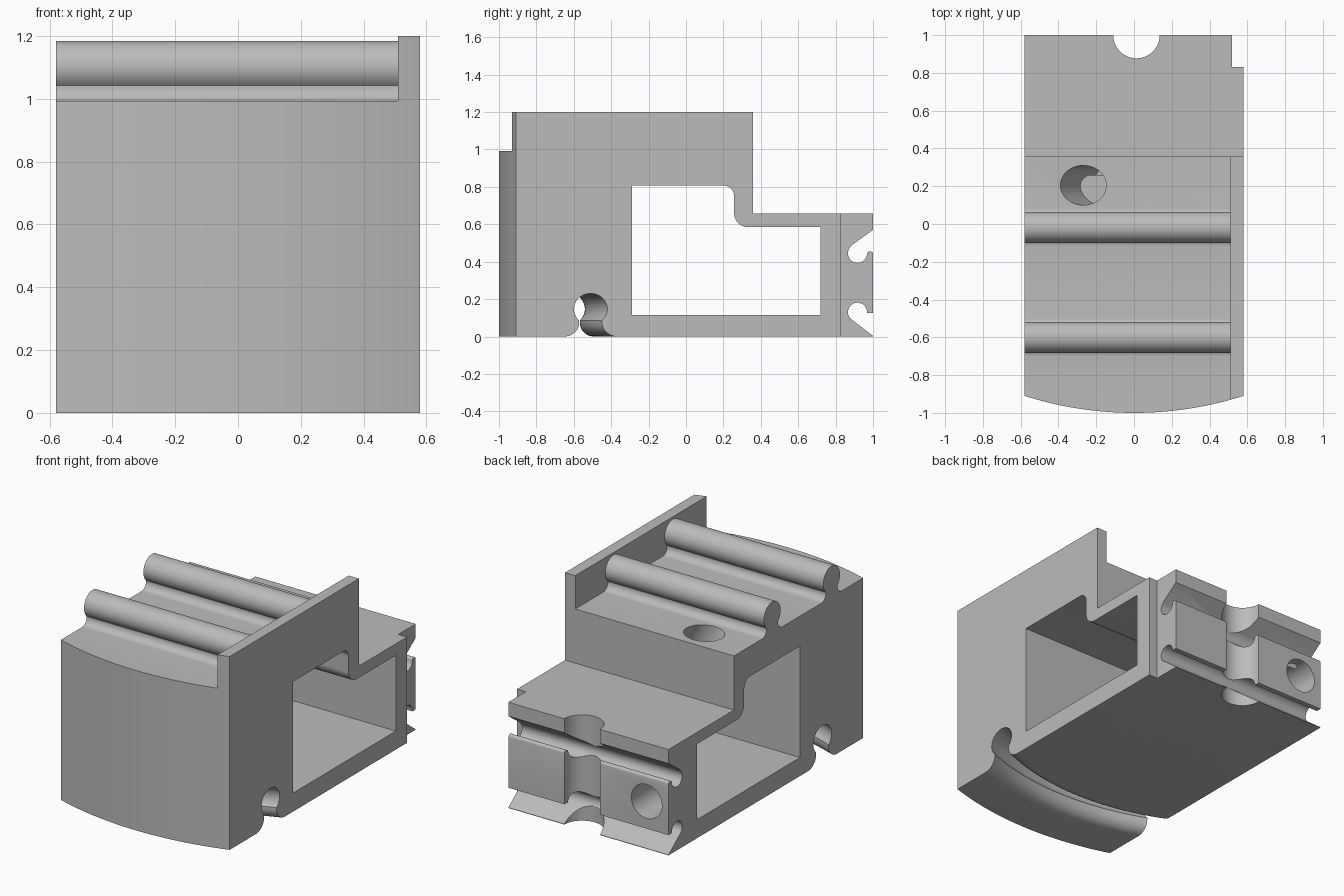
import bpy, bmesh
from math import sin, cos, pi, radians
from mathutils import Matrix, Vector

cube = bpy.data.objects.get("Cube")
if cube:
    bpy.data.objects.remove(cube, do_unlink=True)

HALF = 0.58            # half width
TOP = 0.993            # main deck height
ARC_Y, ARC_R = 0.91, 1.91   # centre and radius of the bowed front

grey = bpy.data.materials.new("plain grey")
grey.use_nodes = True
grey.diffuse_color = (0.5, 0.5, 0.5, 1)
grey.node_tree.nodes["Principled BSDF"].inputs["Base Color"].default_value = (0.5, 0.5, 0.5, 1)


def make_object(name, bm):
    bmesh.ops.recalc_face_normals(bm, faces=bm.faces)
    mesh = bpy.data.meshes.new(name)
    bm.to_mesh(mesh)
    bm.free()
    mesh.materials.append(grey)
    obj = bpy.data.objects.new(name, mesh)
    bpy.context.collection.objects.link(obj)
    return obj


def extrude(name, profile, x0, x1):
    """Solid from a (y, z) outline pushed along x."""
    bm = bmesh.new()
    face = bm.faces.new([bm.verts.new((x0, y, z)) for y, z in profile])
    new = bmesh.ops.extrude_face_region(bm, geom=[face])["geom"]
    bmesh.ops.translate(bm, vec=(x1 - x0, 0, 0),
                        verts=[v for v in new if isinstance(v, bmesh.types.BMVert)])
    return make_object(name, bm)


def cylinder(name, centre, radius, depth, rotation=None, segments=64):
    bm = bmesh.new()
    matrix = Matrix.Translation(centre) @ (rotation or Matrix())
    bmesh.ops.create_cone(bm, cap_ends=True, segments=segments, radius1=radius,
                          radius2=radius, depth=depth, matrix=matrix)
    return make_object(name, bm)


def combine(target, tool, operation):
    mod = target.modifiers.new(operation.lower(), 'BOOLEAN')
    mod.operation, mod.solver, mod.object = operation, 'EXACT', tool
    bpy.ops.object.select_all(action='DESELECT')
    bpy.context.view_layer.objects.active = target
    target.select_set(True)
    bpy.ops.object.modifier_apply(modifier=mod.name)
    bpy.data.objects.remove(tool, do_unlink=True)


def arc(y, z, r, start, end, steps=12):
    """Points on an arc, angles in degrees."""
    angles = [radians(start + (end - start) * i / steps) for i in range(steps + 1)]
    return [(y + r * cos(a), z + r * sin(a)) for a in angles]


def keyhole(y, base, r, height, flare):
    """Round bead on a waisted neck that flares out at its base."""
    waist = r * 0.68
    angle = -47
    neck = arc(y + waist + flare, base + flare, flare, 270, 180, 8)
    bead = arc(y, base + height - r, r, angle, 180 - angle, 32)
    return neck + bead + [(2 * y - a, b) for a, b in reversed(neck)]


# Body outline: deck with two beads, step down, dovetail grooves at the back
upper_groove = [(1, 0.657), (1, 0.57), (0.885, 0.487)] + arc(0.917, 0.445, 0.051, 140, 360, 20) \
    + arc(0.984, 0.44, 0.016, 180, 0, 8)
lower_groove = [(1, 0.126), (0.968, 0.126)] + arc(0.917, 0.13, 0.051, 0, 220, 20) + [(1, 0.003), (1, 0)]
outline = [(-1.1, 0)] + lower_groove[::-1] + upper_groove[::-1] + [(0.358, 0.657), (0.358, TOP)]
for bead_y in (-0.018, -0.6):
    outline += keyhole(bead_y, TOP, 0.082, 0.192, 0.045)
outline += [(-1.1, TOP)]
body = extrude("clip_housing", outline, -HALF, HALF)

# Raised plate along one side
combine(body, extrude("side_plate", [(-1.1, 0.9), (0.358, 0.9), (0.358, 1.2), (-1.1, 1.2)],
                      0.51, HALF), 'UNION')

# Bowed front
combine(body, cylinder("front_bow", (0, ARC_Y, 0.6), ARC_R, 2, segments=360), 'INTERSECT')

# Stepped window through the sides
window = [(-0.29, 0.115), (0.72, 0.115), (0.72, 0.585)]
window += arc(0.332, 0.66, 0.075, 270, 180) + arc(0.202, 0.752, 0.055, 0, 90) + [(-0.29, 0.807)]
combine(body, extrude("window_cutter", window, -1, 1), 'DIFFERENCE')

# Curved keyhole channel under the body, concentric with the front
bm = bmesh.new()
start = Matrix.Translation((0, ARC_Y, 0)) @ Matrix.Rotation(radians(-28), 4, 'Z')
channel = [(-1.534, -0.05)] and keyhole(-1.534, 0, 0.083, 0.23, 0.075)
channel = [(channel[0][0], -0.1)] + channel + [(channel[-1][0], -0.1)]
face = bm.faces.new([bm.verts.new(start @ Vector((0, y, z))) for y, z in channel])
geom = [face] + list(face.edges) + list(face.verts)
bmesh.ops.spin(bm, geom=bmesh.ops.duplicate(bm, geom=geom)["geom"], cent=(0, ARC_Y, 0),
               axis=(0, 0, 1), angle=radians(56), steps=48)
bmesh.ops.remove_doubles(bm, verts=bm.verts, dist=0.0001)
combine(body, make_object("channel_cutter", bm), 'DIFFERENCE')

# Back corner relief, full height
corner = extrude("corner_cutter", [(0.83, -0.1), (1.1, -0.1), (1.1, 0.8), (0.83, 0.8)], 0.52, 0.7)
combine(body, corner, 'DIFFERENCE')

# Half-round notch in the back, slanted hole in the deck, round hole in the back
combine(body, cylinder("notch_cutter", (0.013, 1, 0.3), 0.123, 1), 'DIFFERENCE')
combine(body, cylinder("deck_hole_cutter", (-0.215, 0.205, 0.9), 0.105, 0.36,
                       Matrix.Rotation(radians(-30), 4, 'Y')), 'DIFFERENCE')
combine(body, cylinder("back_hole_cutter", (-0.43, 0.9, 0.295), 0.105, 0.5,
                       Matrix.Rotation(pi / 2, 4, 'X')), 'DIFFERENCE')

bpy.ops.object.select_all(action='DESELECT')
body.select_set(True)
bpy.context.view_layer.objects.active = body
bpy.ops.object.shade_smooth_by_angle(angle=radians(30))
